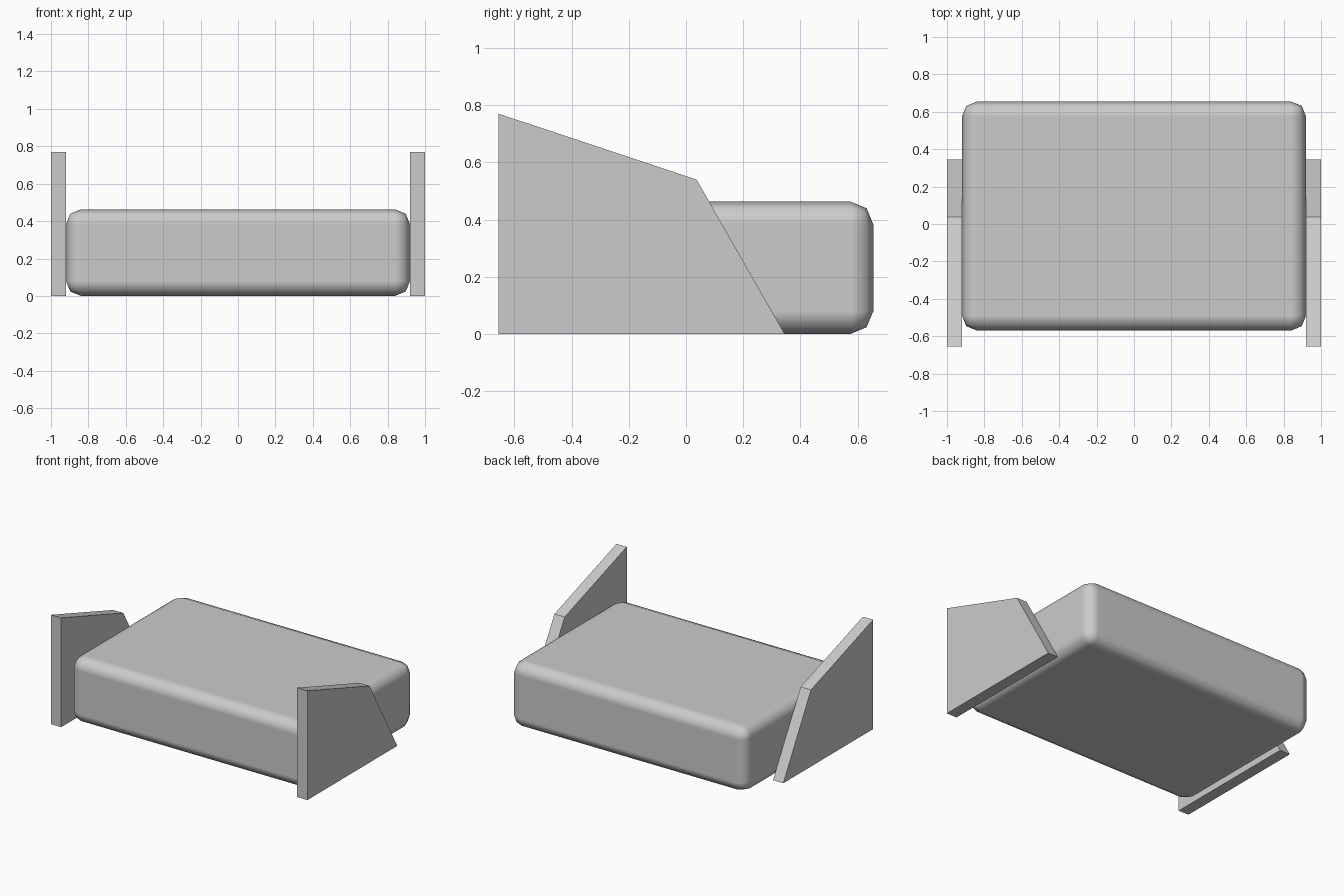
import bpy, bmesh

if "Cube" in bpy.data.objects:
    bpy.data.objects.remove(bpy.data.objects["Cube"])

# One grey for everything
grey = bpy.data.materials.new("plain grey")
grey.diffuse_color = (0.6, 0.6, 0.6, 1)
grey.use_nodes = True
grey.node_tree.nodes["Principled BSDF"].inputs["Base Color"].default_value = grey.diffuse_color


def add_object(name, bm):
    bmesh.ops.recalc_face_normals(bm, faces=bm.faces)
    mesh = bpy.data.meshes.new(name)
    bm.to_mesh(mesh)
    bm.free()
    mesh.materials.append(grey)
    obj = bpy.data.objects.new(name, mesh)
    bpy.context.collection.objects.link(obj)
    return obj


# Cushion: box with rounded edges and smooth shading
X, Y0, Y1, H = 0.92, -0.57, 0.655, 0.463
bm = bmesh.new()
bmesh.ops.create_cube(bm, size=1)
for v in bm.verts:
    v.co = (v.co.x * 2 * X, (Y0 + Y1) / 2 + v.co.y * (Y1 - Y0), (v.co.z + 0.5) * H)
cushion = add_object("cushion", bm)
bevel = cushion.modifiers.new("rounded edges", 'BEVEL')
bevel.width = 0.08
bevel.segments = 2
bevel.harden_normals = True
cushion.data.shade_smooth()

# Side panels: slanted profile in the y-z plane, extruded along x
profile = [(-0.655, 0), (0.345, 0), (0.037, 0.54), (-0.655, 0.77)]
for name, x in (("left_panel", -1.0), ("right_panel", 0.92)):
    bm = bmesh.new()
    face = bm.faces.new([bm.verts.new((x, y, z)) for y, z in profile])
    ext = bmesh.ops.extrude_face_region(bm, geom=[face])["geom"]
    bmesh.ops.translate(bm, vec=(0.08, 0, 0),
                        verts=[g for g in ext if isinstance(g, bmesh.types.BMVert)])
    add_object(name, bm)
